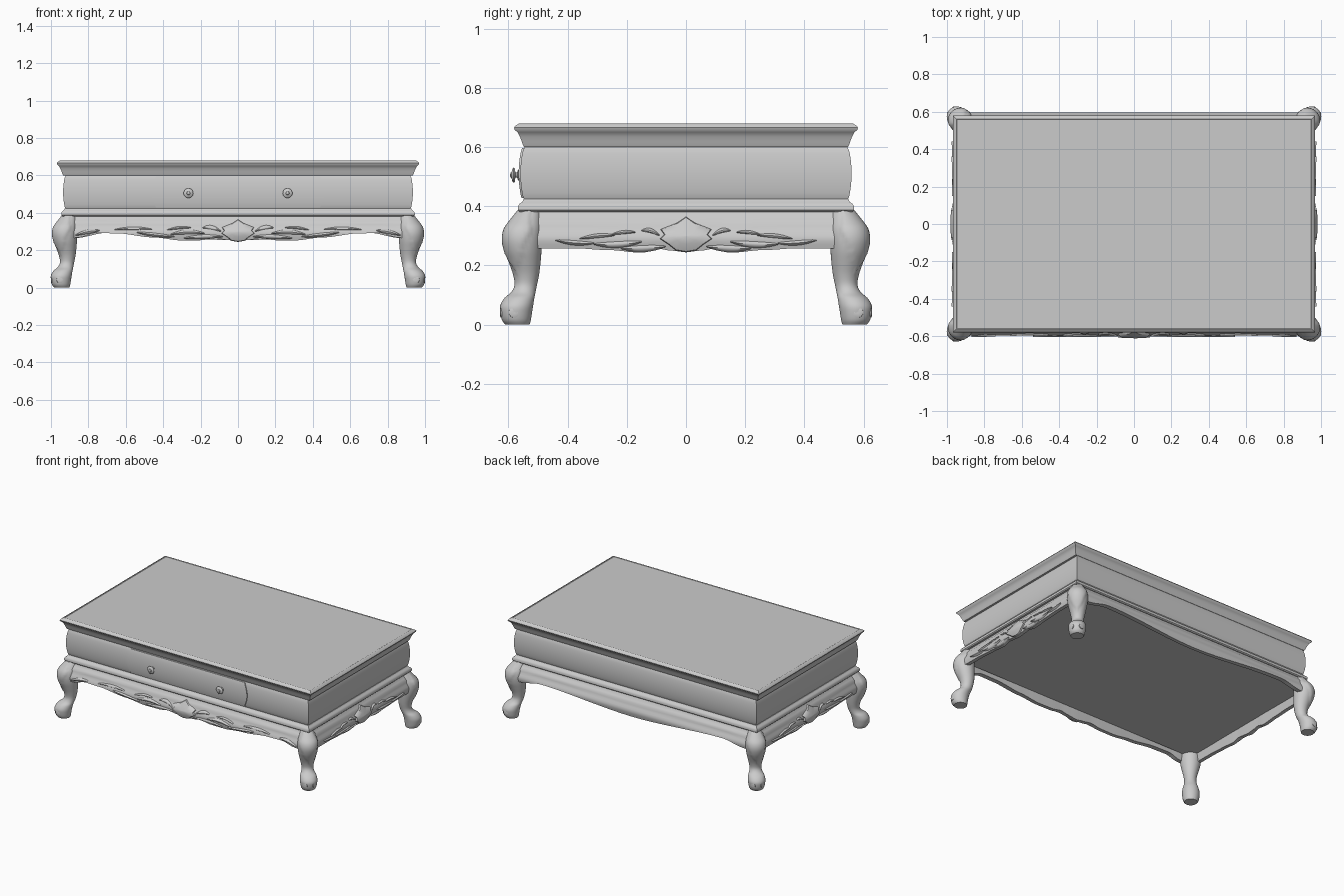
import bpy, bmesh, math

if "Cube" in bpy.data.objects:
    bpy.data.objects.remove(bpy.data.objects["Cube"])

mat = bpy.data.materials.new("grey")
mat.diffuse_color = (0.6, 0.6, 0.6, 1)
mat.use_nodes = True
mat.node_tree.nodes["Principled BSDF"].inputs["Base Color"].default_value = mat.diffuse_color


def finish(name, bm, angle=35):
    bmesh.ops.recalc_face_normals(bm, faces=bm.faces)
    me = bpy.data.meshes.new(name)
    bm.to_mesh(me)
    bm.free()
    me.materials.append(mat)
    ob = bpy.data.objects.new(name, me)
    bpy.context.collection.objects.link(ob)
    bpy.ops.object.select_all(action='DESELECT')
    ob.select_set(True)
    bpy.context.view_layer.objects.active = ob
    bpy.ops.object.shade_smooth_by_angle(angle=math.radians(angle))
    return ob


def loft(bm, rings, closed=True, caps=True):
    """Skin rows of points; optionally cap both ends."""
    rows = [[bm.verts.new(p) for p in r] for r in rings]
    n = len(rows[0])
    for a, b in zip(rows, rows[1:]):
        for i in range(n if closed else n - 1):
            j = (i + 1) % n
            bm.faces.new((a[i], a[j], b[j], b[i]))
    if caps:
        bm.faces.new(rows[0])
        bm.faces.new(rows[-1])


def lerp(table, t):
    """Piecewise eased lookup in (t, value) pairs."""
    for (a, va), (b, vb) in zip(table, table[1:]):
        if t <= b:
            k = max(0, (t - a) / (b - a))
            return va + (vb - va) * k * k * (3 - 2 * k)
    return table[-1][1]


def frame(name, extra, profile):
    """Mitred rectangular solid from (y half size, z) pairs; extra widens x."""
    bm = bmesh.new()
    loft(bm, [[(sx * (d + extra), sy * d, z) for sx, sy in
               ((-1, -1), (1, -1), (1, 1), (-1, 1))] for d, z in profile])
    return finish(name, bm)


def body_depth(z):
    return 0.545 + 0.014 * math.sin(math.pi * min(1, max(0, (z - 0.42) / 0.18))) ** 0.6


# Case, mouldings, top and the panel closing the underside
frame("bottom_panel", 0.375, [(0.55, 0.31), (0.55, 0.38)])
frame("lower_moulding", 0.378, [(0.55, 0.38), (0.561, 0.381), (0.567, 0.387), (0.567, 0.40),
                                (0.561, 0.409), (0.553, 0.414), (0.548, 0.424), (0.54, 0.424)])
frame("case_body", 0.376, [(body_depth(0.42 + 0.012 * i), 0.42 + 0.012 * i) for i in range(16)])
frame("table_top", 0.388, [(0.535, 0.60), (0.547, 0.60), (0.551, 0.608), (0.555, 0.62),
                           (0.561, 0.635), (0.569, 0.650), (0.578, 0.657), (0.581, 0.665),
                           (0.575, 0.673), (0.562, 0.680), (0.558, 0.677)])

# Drawer front with bowed ends, following the bulge of the case
bm = bmesh.new()
rings = []
for i in range(15):
    z = 0.428 + 0.168 * i / 14
    w = 0.438 + 0.026 * math.sin(math.pi * i / 14)
    y = -body_depth(z)
    rings.append([(-w, y + 0.01, z), (-w, y - 0.006, z), (w, y - 0.006, z), (w, y + 0.01, z)])
loft(bm, rings)
finish("drawer_front", bm)

# Turned drawer knobs
for side, x in (("left", -0.265), ("right", 0.265)):
    bm = bmesh.new()
    prof = [(0.018, 0.55), (0.018, 0.567), (0.009, 0.570), (0.008, 0.576), (0.023, 0.578),
            (0.026, 0.582), (0.022, 0.586), (0.010, 0.589), (0.008, 0.592), (0.002, 0.594)]
    loft(bm, [[(x + r * math.cos(a * math.pi / 10), -y, 0.505 + r * math.sin(a * math.pi / 10))
               for a in range(20)] for r, y in prof])
    finish(side + "_knob", bm)

# Aprons: d is distance outward, u runs along the rail
SIDES = {"front": lambda u, d, z: (u, -d, z),
         "back": lambda u, d, z: (-u, d, z),
         "right": lambda u, d, z: (d + 0.37, u, z),
         "left": lambda u, d, z: (-d - 0.37, -u, z)}
BULGE = [(0.24, 0.588), (0.29, 0.597), (0.34, 0.58), (0.38, 0.556)]
LONG_EDGE = [(0, 0.247), (0.06, 0.255), (0.12, 0.265), (0.2, 0.253), (0.3, 0.252),
             (0.45, 0.268), (0.65, 0.290), (0.76, 0.292), (0.85, 0.268), (0.93, 0.26)]
BACK_EDGE = [(0, 0.253), (0.7, 0.293), (0.87, 0.265), (0.93, 0.26)]
SHORT_EDGE = [(0, 0.245), (0.05, 0.25), (0.09, 0.256), (0.15, 0.243), (0.26, 0.252),
              (0.38, 0.258), (0.55, 0.258)]


def depth(z):
    return lerp(BULGE, z)


def apron(side, half, edge):
    bm = bmesh.new()
    rings = []
    for i in range(97):
        u = half * (i / 48 - 1)
        lo = lerp(edge, abs(u))
        zs = [lo + (0.382 - lo) * k / 10 for k in range(11)]
        ring = [(u, depth(z), z) for z in zs] + [(u, 0.54, 0.382), (u, 0.565, lo)]
        rings.append([SIDES[side](*p) for p in ring])
    loft(bm, rings)
    finish(side + "_apron", bm, 45)


def leaf(bm, put, a, b, width, curl):
    """Carved leaf: a raised spine between two edges lying on the apron."""
    rows = []
    for i in range(11):
        t = i / 10
        u = a[0] + (b[0] - a[0]) * t
        z = a[1] + (b[1] - a[1]) * t + curl * math.sin(math.pi * t)
        w = width * (math.sin(math.pi * min(1, 0.03 + t * 0.94)) ** 0.7)
        rows.append([put(u, depth(z + k * w) + h, z + k * w) for k, h in
                     ((-1, -0.002), (-0.6, 0.005), (0, 0.008), (0.6, 0.005), (1, -0.002))])
    loft(bm, rows, closed=False, caps=False)


def shell(bm, put):
    """Peaked centre ornament with a softly raised face."""
    half = [(0, 0.366), (0.03, 0.345), (0.055, 0.335), (0.088, 0.322), (0.075, 0.305),
            (0.09, 0.29), (0.06, 0.27), (0.035, 0.25)]
    outline = half + [(0, 0.244)] + [(-u, z) for u, z in half[:0:-1]]
    rows = []
    for k, h in ((1, -0.004), (0.94, 0.009), (0.5, 0.014), (0.05, 0.015)):
        rows.append([put(u * k, depth(0.3 + (z - 0.3) * k) + h, 0.3 + (z - 0.3) * k)
                     for u, z in outline])
    loft(bm, rows)


# start, end, half width, curl of the leaves on one half of each rail
LONG_LEAVES = [((0.08, 0.272), (0.29, 0.264), 0.012, 0.004), ((0.09, 0.30), (0.19, 0.32), 0.012, 0.012),
               ((0.18, 0.29), (0.36, 0.285), 0.013, 0.010), ((0.25, 0.32), (0.38, 0.308), 0.008, 0.006),
               ((0.34, 0.272), (0.54, 0.295), 0.011, -0.002), ((0.46, 0.312), (0.66, 0.31), 0.009, 0.006),
               ((0.74, 0.305), (0.87, 0.28), 0.012, 0.006)]
SHORT_LEAVES = [((0.07, 0.264), (0.22, 0.258), 0.012, -0.004), ((0.09, 0.302), (0.15, 0.318), 0.009, 0.008),
                ((0.15, 0.28), (0.31, 0.272), 0.012, -0.006), ((0.17, 0.312), (0.25, 0.305), 0.007, 0.004),
                ((0.24, 0.302), (0.36, 0.29), 0.008, 0.004), ((0.31, 0.275), (0.44, 0.285), 0.009, -0.004)]
for side, half, edge in (("front", 0.93, LONG_EDGE), ("back", 0.93, BACK_EDGE),
                         ("right", 0.55, SHORT_EDGE), ("left", 0.55, SHORT_EDGE)):
    apron(side, half, edge)
    if side == "back":
        continue
    bm = bmesh.new()
    put = SIDES[side]
    shell(bm, put)
    for a, b, w, c in (LONG_LEAVES if side == "front" else SHORT_LEAVES):
        for s in (1, -1):
            leaf(bm, put, (a[0] * s, a[1]), (b[0] * s, b[1]), w, c)
    finish(side + "_carving", bm, 50)

# Cabriole legs: (z, inner, outer) along each axis
LEG = [(0, 0.528, 0.61), (0.015, 0.524, 0.621), (0.04, 0.52, 0.627), (0.065, 0.516, 0.627),
       (0.09, 0.512, 0.613), (0.11, 0.508, 0.59), (0.135, 0.503, 0.579), (0.17, 0.496, 0.584),
       (0.21, 0.491, 0.598), (0.25, 0.488, 0.612), (0.29, 0.487, 0.618), (0.325, 0.487, 0.611),
       (0.355, 0.488, 0.59), (0.385, 0.49, 0.566)]
LEAF = [(0.17, 0), (0.25, 0.7), (0.32, 1.15), (0.37, 0.9)]


def spline(p, t):
    i = min(int(t), len(p) - 2)
    f = t - i
    a, b, c, d = (p[min(max(i + k, 0), len(p) - 1)] for k in (-1, 0, 1, 2))
    return [0.5 * (2 * b[k] + (c[k] - a[k]) * f + (2 * a[k] - 5 * b[k] + 4 * c[k] - d[k]) * f * f
                   + (3 * b[k] - a[k] - 3 * c[k] + d[k]) * f ** 3) for k in range(3)]


for sx, sy, name in ((-1, -1, "front_left"), (1, -1, "front_right"),
                     (-1, 1, "back_left"), (1, 1, "back_right")):
    bm = bmesh.new()
    rings = []
    for i in range(4 * (len(LEG) - 1) + 1):
        z, lo, hi = spline(LEG, i / 4)
        c, r = (lo + hi) / 2, (hi - lo) / 2
        ring = []
        for k in range(40):
            a = 2 * math.pi * k / 40
            off = abs((a - math.pi / 4 + math.pi) % (2 * math.pi) - math.pi)
            # raised leaf on the knee
            rr = r + (0.004 if z > 0.17 and off < lerp(LEAF, z) else 0)
            ring.append((sx * (c + 0.373 + rr * math.cos(a)), sy * (c + rr * math.sin(a)), z))
        rings.append(ring)
    loft(bm, rings)
    finish(name + "_leg", bm, 40)

    # Scroll buttons on both outer cheeks of the foot
    bm = bmesh.new()
    for axis in (0, 1):
        rings = []
        for r, d in ((0.02, 0.60), (0.018, 0.626), (0.012, 0.628), (0.004, 0.628)):
            ring = []
            for k in range(16):
                a = math.pi * k / 8
                p, z = 0.58 + r * math.cos(a), 0.042 + r * math.sin(a)
                x, y = (d, p) if axis == 0 else (p, d)
                ring.append((sx * (x + 0.372), sy * y, z))
            rings.append(ring)
        loft(bm, rings)
    finish(name + "_foot_scroll", bm)
